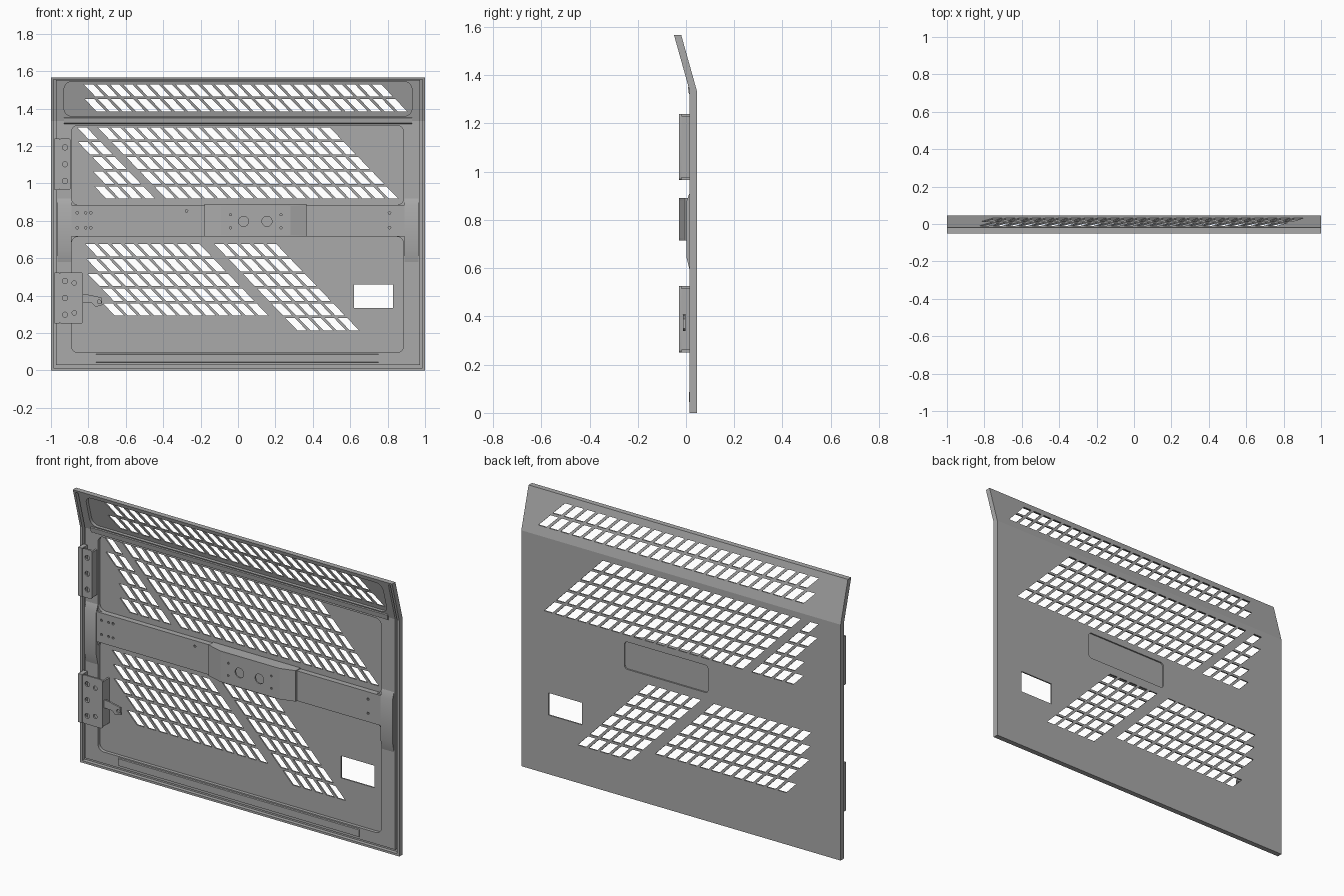
import bpy, bmesh, math
from mathutils import Vector

cube = bpy.data.objects.get("Cube")
if cube:
    bpy.data.objects.remove(cube, do_unlink=True)

GREY = (0.4, 0.4, 0.4, 1)
metal = bpy.data.materials.new("grey metal")
metal.use_nodes = True
metal.diffuse_color = GREY
metal.node_tree.nodes["Principled BSDF"].inputs["Base Color"].default_value = GREY

BEND = 1.335          # height where the panel starts to lean forward
LEAN = 0.28


def finish(name, mesh):
    bm = bmesh.new()
    bm.from_mesh(mesh)
    bmesh.ops.remove_doubles(bm, verts=bm.verts, dist=0.0001)
    for v in bm.verts:
        v.co.y -= max(0, v.co.z - BEND) * LEAN
    bmesh.ops.recalc_face_normals(bm, faces=bm.faces)
    bm.to_mesh(mesh)
    bm.free()
    mesh.materials.clear()
    mesh.materials.append(metal)
    ob = bpy.data.objects.new(name, mesh)
    bpy.context.collection.objects.link(ob)
    bpy.ops.object.select_all(action="DESELECT")
    ob.select_set(True)
    bpy.context.view_layer.objects.active = ob
    bpy.ops.object.shade_smooth_by_angle(angle=math.radians(30))
    return ob


def sheet(name, loops, y0, y1):
    """Flat plate in x,z: the first loop is the outline, the others are holes."""
    cu = bpy.data.curves.new(name, "CURVE")
    cu.dimensions = "2D"
    cu.fill_mode = "BOTH"
    cu.extrude = (y1 - y0) / 2
    for loop in loops:
        sp = cu.splines.new("POLY")
        sp.points.add(len(loop) - 1)
        for p, (x, z) in zip(sp.points, loop):
            p.co = (x, z, 0, 1)
        sp.use_cyclic_u = True
    tmp = bpy.data.objects.new("temp", cu)
    bpy.context.collection.objects.link(tmp)
    bpy.context.view_layer.update()
    mesh = bpy.data.meshes.new_from_object(
        tmp.evaluated_get(bpy.context.evaluated_depsgraph_get()))
    bpy.data.objects.remove(tmp, do_unlink=True)
    for v in mesh.vertices:
        x, z, d = v.co
        v.co = Vector((x, (y0 + y1) / 2 - d, z))
    mesh.name = name
    return finish(name, mesh)


def prism(name, pts, place, a, b):
    """Extrude a profile from a to b; place(u, v, w) gives the 3D point."""
    bm = bmesh.new()
    low = [bm.verts.new(place(u, v, a)) for u, v in pts]
    high = [bm.verts.new(place(u, v, b)) for u, v in pts]
    bm.faces.new(low)
    bm.faces.new(high)
    n = len(pts)
    for i in range(n):
        j = (i + 1) % n
        bm.faces.new((low[i], low[j], high[j], high[i]))
    mesh = bpy.data.meshes.new(name)
    bm.to_mesh(mesh)
    bm.free()
    return finish(name, mesh)


def along_x(u, v, w):
    return (w, u, v)


def along_z(u, v, w):
    return (u, v, w)


def rect(x0, x1, z0, z1, r=0):
    if not r:
        return [(x0, z0), (x1, z0), (x1, z1), (x0, z1)]
    pts = []
    for i, (cx, cz) in enumerate([(x1 - r, z1 - r), (x0 + r, z1 - r),
                                  (x0 + r, z0 + r), (x1 - r, z0 + r)]):
        for k in range(6):
            a = math.radians(90 * i + 18 * k)
            pts.append((cx + r * math.cos(a), cz + r * math.sin(a)))
    return pts


def disc(x, z, r, n=16):
    return [(x + r * math.cos(math.tau * k / n), z + r * math.sin(math.tau * k / n))
            for k in range(n)]


def slots(top, rows, right, count, limit=-2.0):
    """Slanted vent slots, laid out leftwards from the right end of the top row."""
    out = []
    for r in range(rows):
        zt = top - r * 0.079
        zb = zt - 0.066
        st, sb = 0.96 * (top - zt), 0.96 * (top - zb)
        for k in range(count):
            x1 = right - k * 0.07
            x0 = x1 - 0.05
            if x0 + st > limit + 0.25 * (top - zt):
                out.append([(x0 + st, zt), (x1 + st, zt), (x1 + sb, zb), (x0 + sb, zb)])
    return out


# Outer skin with vents, window and handle opening
window = rect(0.62, 0.83, 0.335, 0.46)
vents = (slots(1.30, 5, 0.49, 18) + slots(1.30, 5, -0.81, 7, -0.885)
         + slots(0.675, 5, -0.205, 16, -0.85) + slots(0.675, 6, 0.205, 5))
sheet("outer_skin", [rect(-1, 1, 0, BEND), window, rect(-0.17, 0.355, 0.725, 0.88, 0.02)]
      + vents, 0.037, 0.045)
sheet("upper_skin", [rect(-1, 1, BEND, 1.567)] + slots(1.53, 2, 0.765, 25, -0.875),
      0.037, 0.045)

# Folded rim around the edge
for side, s in (("left", 1), ("right", -1)):
    x0, x1 = sorted((s * 0.986, s))
    sheet(side + "_rim", [rect(x0, x1, 0, BEND)], 0.015, 0.037)
    sheet(side + "_upper_rim", [rect(x0, x1, BEND, 1.567)], 0.015, 0.037)
sheet("bottom_rim", [rect(-0.986, 0.986, 0, 0.012)], 0.015, 0.037)
sheet("top_rim", [rect(-0.986, 0.986, 1.555, 1.567)], 0.015, 0.037)

# Inner frame
sheet("inner_frame", [rect(-0.972, 0.972, 0.03, BEND), rect(-0.89, 0.885, 0.095, 0.715, 0.035),
                      rect(-0.89, 0.885, 0.885, 1.31, 0.035)], 0.018, 0.037)
sheet("upper_frame", [rect(-0.972, 0.972, BEND, 1.553),
                      rect(-0.93, 0.93, 1.36, 1.543, 0.04)], 0.018, 0.037)
prism("top_beam", [(0.03, 1.312), (0.012, 1.322), (0.012, 1.35), (0.03, 1.36)],
      along_x, -0.93, 0.93)
prism("bottom_beam", [(0.03, 0.035), (0.012, 0.045), (0.012, 0.085), (0.03, 0.093)],
      along_x, -0.76, 0.75)

# Swollen brackets where the cross beam meets the frame sides
bracket = [(0.03, 0.57), (0.018, 0.58), (0.003, 0.64), (0.003, 0.88), (0.018, 0.92), (0.03, 0.92)]
for side, s in (("left", 1), ("right", -1)):
    prism(side + "_bracket", bracket, along_x, *sorted((s * 0.89, s * 0.965)))

# Cross beam, with small rivet holes
rivets = [disc(x, z, 0.007, 8) for x in (-0.86, -0.815, -0.787) for z in (0.763, 0.843)]
sheet("cross_beam_right", [rect(-0.89, -0.178, 0.715, 0.885)] + rivets
      + [disc(-0.275, 0.853, 0.007, 8)], 0.006, 0.037)
sheet("cross_beam_left", [rect(0.363, 0.89, 0.715, 0.885)]
      + [disc(0.81, z, 0.007, 8) for z in (0.763, 0.843)], 0.006, 0.037)

# Handle pocket
pan = [(-0.18, 0.037), (-0.18, -0.005), (-0.09, -0.03), (0.28, -0.03), (0.365, -0.005),
       (0.365, 0.037)]
prism("pocket_top", pan, along_z, 0.88, 0.89)
prism("pocket_bottom", pan, along_z, 0.715, 0.725)
prism("pocket_right_end", pan[:3] + [(-0.09, -0.022), (-0.17, 0.001), (-0.17, 0.037)],
      along_z, 0.725, 0.88)
prism("pocket_left_end", [(0.28, -0.022)] + pan[3:] + [(0.355, 0.037), (0.355, 0.001)],
      along_z, 0.725, 0.88)
sheet("pocket_floor", [rect(-0.09, 0.28, 0.725, 0.88)]
      + [disc(x, 0.797, 0.027, 24) for x in (0.03, 0.155)]
      + [disc(x, z, 0.006, 8) for x in (-0.04, 0.23) for z in (0.763, 0.833)], -0.03, -0.022)

# Hinges: holed front plates on folded side leaves
for name, x1, z0, z1 in (("upper_hinge", -0.895, 0.965, 1.24), ("lower_hinge", -0.83, 0.25, 0.525)):
    mid = (z0 + z1) / 2
    holes = [disc(-0.925, mid + d, 0.014) for d in (-0.09, 0, 0.09)]
    if x1 > -0.85:
        holes += [disc(-0.875, mid + d, 0.012) for d in (-0.08, 0.08)]
    sheet(name + "_plate", [rect(-0.955, x1, z0, z1, 0.012)] + holes, -0.028, -0.018)
    sheet(name + "_leaf", [rect(x1 - 0.01, x1, z0 + 0.01, z1 - 0.01)], -0.02, 0.037)
    sheet(name + "_knuckle", [rect(-0.98, -0.955, z0, z1)], -0.03, 0.018)

# Check strap on the lower hinge
strap = [(-0.86, 0.41), (-0.8, 0.405), (-0.73, 0.39), (-0.725, 0.35), (-0.76, 0.34),
         (-0.78, 0.36), (-0.86, 0.365)]
sheet("check_strap", [strap, disc(-0.742, 0.367, 0.01)], -0.012, -0.002)
